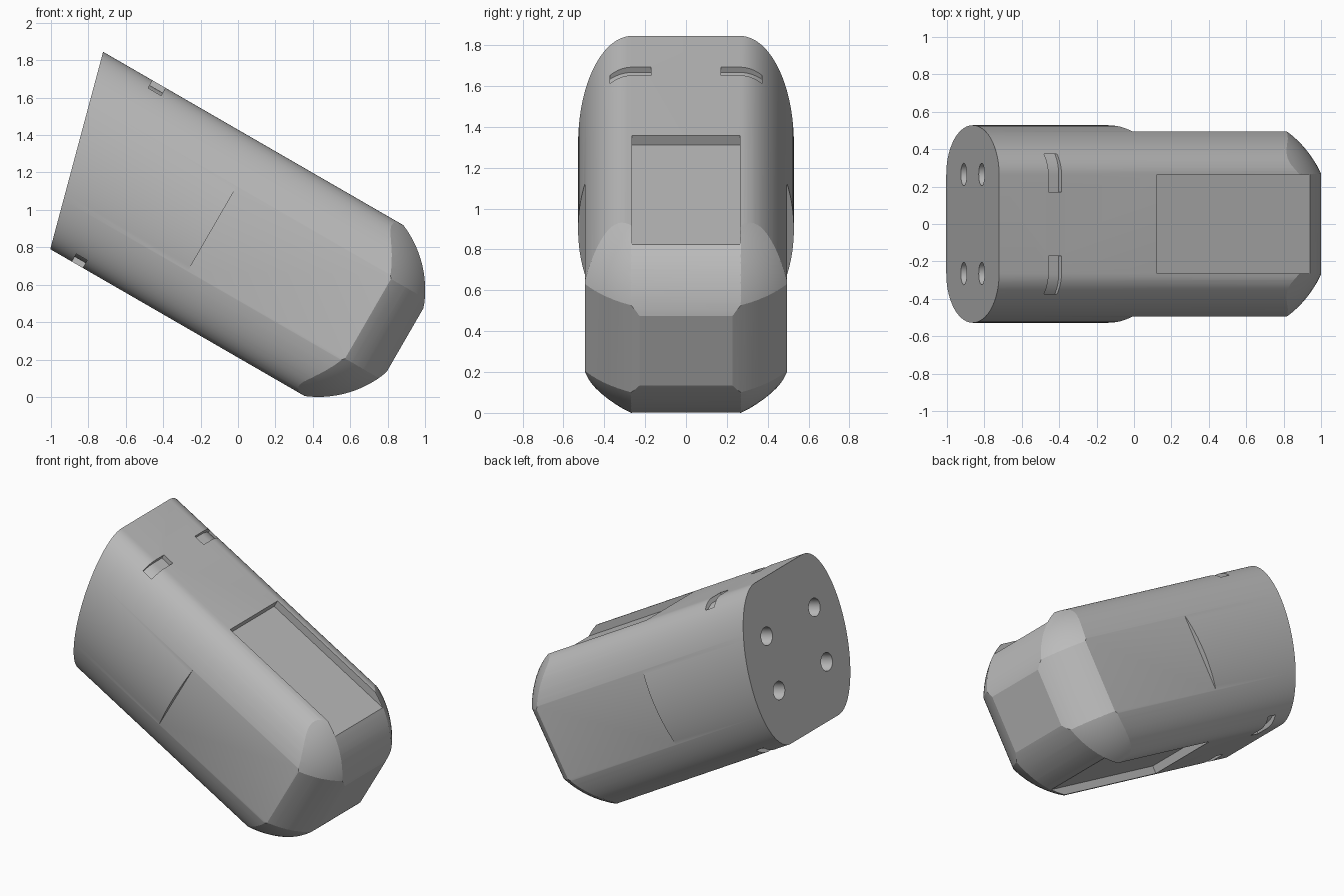
import bpy, bmesh, math
from mathutils import Matrix, Vector

cube = bpy.data.objects.get("Cube")
if cube:
    bpy.data.objects.remove(cube, do_unlink=True)

# Everything is built in a straight frame (x along the body), then tilted
HALF, FLAT = 0.5275, 0.264      # half height, half width of the flat top
NOSE = 0.084                    # centre of the nose rounding
LENGTHWAYS, SIDEWAYS, UPRIGHT = 0, 1, 2

grey = bpy.data.materials.new("plain_grey")
grey.use_nodes = True
grey.diffuse_color = (0.5, 0.5, 0.5, 1)
grey.node_tree.nodes["Principled BSDF"].inputs["Base Color"].default_value = grey.diffuse_color


def make_object(name, bm):
    bmesh.ops.recalc_face_normals(bm, faces=bm.faces)
    mesh = bpy.data.meshes.new(name)
    bm.to_mesh(mesh)
    bm.free()
    mesh.materials.append(grey)
    obj = bpy.data.objects.new(name, mesh)
    bpy.context.collection.objects.link(obj)
    return obj


def prism(name, outline, axis, low, high):
    """Extrude a 2D outline along one axis."""
    bm = bmesh.new()
    rings = []
    for depth in (low, high):
        ring = []
        for point in outline:
            co = list(point)
            co.insert(axis, depth)
            ring.append(bm.verts.new(co))
        rings.append(ring)
    a, b = rings
    bm.faces.new(a)
    bm.faces.new(b[::-1])
    for i in range(len(a)):
        j = (i + 1) % len(a)
        bm.faces.new((a[i], b[i], b[j], a[j]))
    return make_object(name, bm)


def box(name, x, y, z):
    return prism(name, [(x[0], y[0]), (x[1], y[0]), (x[1], y[1]), (x[0], y[1])], UPRIGHT, *z)


def combine(target, tool, operation="DIFFERENCE"):
    tool.hide_render = True
    mod = target.modifiers.new("cut", "BOOLEAN")
    mod.operation, mod.solver, mod.object = operation, "EXACT", tool
    bpy.context.view_layer.objects.active = target
    bpy.ops.object.modifier_apply(modifier=mod.name)
    bpy.data.objects.remove(tool, do_unlink=True)


def section(t, grow=0.0):
    """Point on the right-hand curved flank; t runs from bottom to top."""
    return FLAT + (FLAT + grow) * math.cos(t), (HALF + grow) * math.sin(t)


def bullet_outline(radius, limit):
    """Long strip with a round end, flattened at the tip."""
    points = [(-2, -radius)]
    for i in range(49):
        a = math.radians(-80 + 160 * i / 48)
        points.append((min(NOSE + radius * math.cos(a), limit), radius * math.sin(a)))
    return points + [(-2, radius)]


# Main body: flat top and bottom with elliptical flanks
STEPS = 48
flank = [section(math.pi * (i / STEPS - 0.5)) for i in range(STEPS + 1)]
outline = flank + [(-y, z) for y, z in reversed(flank)]
body = prism("body", outline, LENGTHWAYS, -1.407, 0.75)
for v in body.data.vertices:            # slanted rear face
    if v.co.x < 0:
        v.co.x -= v.co.z * math.tan(math.radians(15))

# Nose: rounded from the side, from above and at the corners
combine(body, prism("nose_side", bullet_outline(0.572, 0.62), SIDEWAYS, -1, 1), "INTERSECT")
combine(body, prism("nose_top", bullet_outline(0.582, 0.9), UPRIGHT, -1, 1), "INTERSECT")
bm = bmesh.new()
bmesh.ops.create_uvsphere(bm, u_segments=96, v_segments=48, radius=0.632,
                          matrix=Matrix.Rotation(math.pi / 2, 4, "Y"))
for v in bm.verts:
    v.co.x += NOSE - (2 if v.co.x < -0.01 else 0)
combine(body, make_object("nose_corners", bm), "INTERSECT")

# Shallow pockets on all four sides, running out at the nose
for s in (-1, 1):
    combine(body, box("side_pocket", (-0.57, 1), sorted((s * 0.4935, s)), (-1, 1)))
    combine(body, box("flat_pocket", (-0.573, 1), (-FLAT, FLAT), sorted((s * 0.475, s))))

# Curved slots near the rear, top and bottom
start, end = math.pi / 2, math.acos((0.362 - FLAT) / FLAT)
arc = [start + (end - start) * i / 10 for i in range(11)]
for up, low, high in ((1, -1.243, -1.163), (-1, -1.132, -1.065)):
    for side in (-1, 1):
        edge = [(0.172, HALF + 0.03)]
        edge += [section(t, 0.03) for t in arc]
        edge = edge + [(y, z - 0.06) for y, z in reversed(edge)]
        edge = [(side * y, up * z) for y, z in edge]
        combine(body, prism("slot", edge, LENGTHWAYS, low, high))

# Four round holes in the rear face
tilt = Matrix.Rotation(math.radians(-15), 4, "Y")
for up in (-1, 1):
    for side in (-1, 1):
        place = Matrix.Translation((-1.407, 0, 0)) @ tilt
        bm = bmesh.new()
        bmesh.ops.create_cone(bm, cap_ends=True, segments=32, radius1=0.06, radius2=0.06, depth=0.4,
                              matrix=place @ Matrix.Translation((0, side * 0.265, up * 0.185))
                              @ Matrix.Rotation(math.pi / 2, 4, "Y"))
        combine(body, make_object("hole", bm))

# Tilt the finished body nose down
body.data.transform(Matrix.Translation((0.356, 0, 0.614)) @ Matrix.Rotation(math.radians(30), 4, "Y"))
bpy.ops.object.select_all(action="DESELECT")
body.select_set(True)
bpy.context.view_layer.objects.active = body
bpy.ops.object.shade_smooth_by_angle(angle=math.radians(16))
